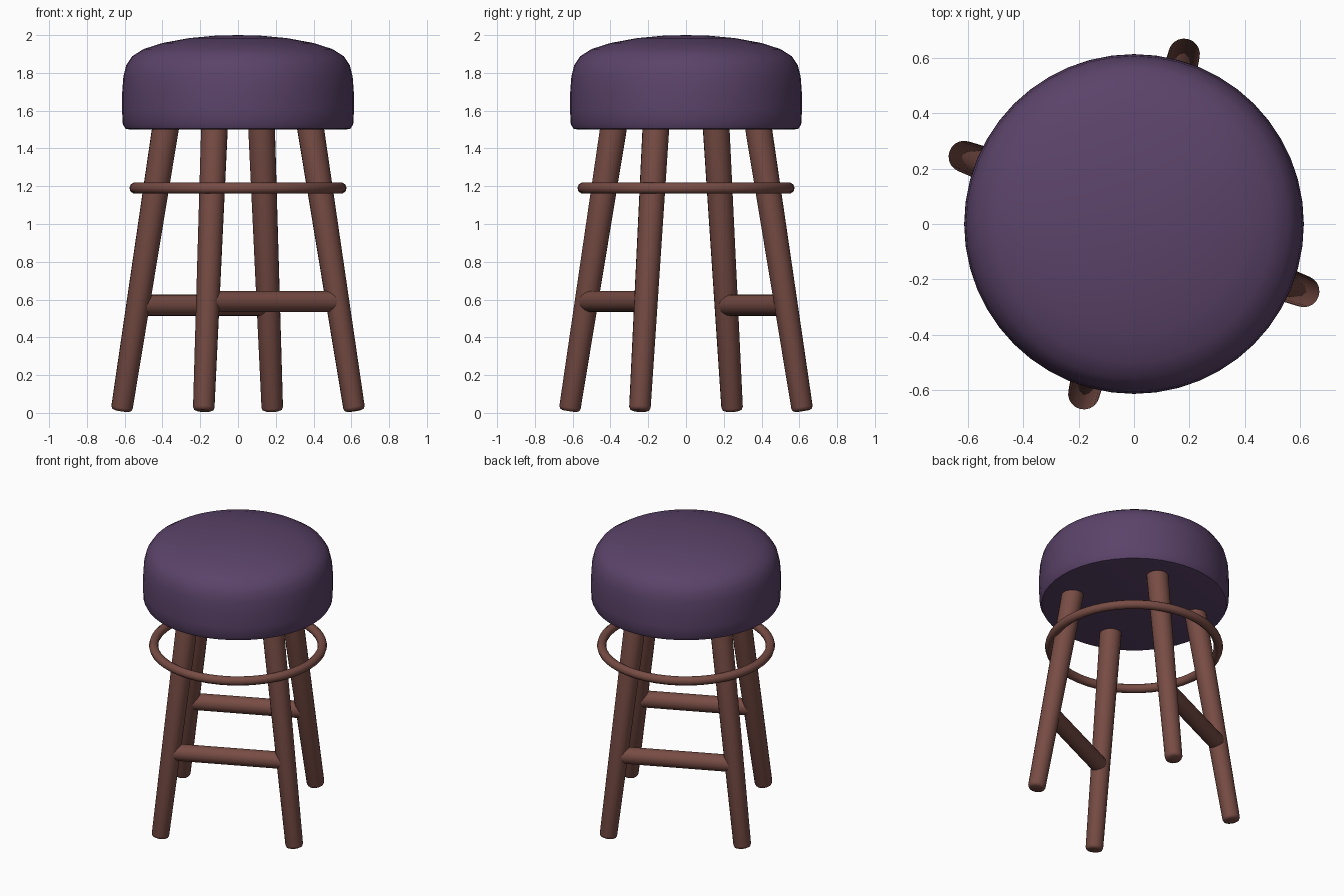
import bpy, bmesh, math
from mathutils import Vector

if "Cube" in bpy.data.objects:
    bpy.data.objects.remove(bpy.data.objects["Cube"])


def material(name, rgb):
    m = bpy.data.materials.new(name)
    m.diffuse_color = (*rgb, 1)
    m.use_nodes = True
    m.node_tree.nodes["Principled BSDF"].inputs["Base Color"].default_value = m.diffuse_color
    return m


PURPLE = material("purple upholstery", (0.105, 0.056, 0.142))
WOOD = material("reddish brown wood", (0.185, 0.072, 0.058))


def spin(name, profile, mat, steps, closed=False, angle=40):
    """Turn a (radius, z) profile around the z axis."""
    bm = bmesh.new()
    vs = [bm.verts.new((r, 0, z)) for r, z in profile]
    edges = [bm.edges.new(p) for p in zip(vs, vs[1:])]
    if closed:
        edges.append(bm.edges.new((vs[-1], vs[0])))
    bmesh.ops.spin(bm, geom=vs + edges, axis=(0, 0, 1), cent=(0, 0, 0),
                   angle=math.tau, steps=steps, use_duplicate=False)
    bmesh.ops.remove_doubles(bm, verts=bm.verts, dist=1e-4)
    bmesh.ops.recalc_face_normals(bm, faces=bm.faces)
    me = bpy.data.meshes.new(name)
    bm.to_mesh(me)
    bm.free()
    ob = bpy.data.objects.new(name, me)
    bpy.context.collection.objects.link(ob)
    me.materials.append(mat)
    bpy.context.view_layer.objects.active = ob
    ob.select_set(True)
    bpy.ops.object.shade_smooth_by_angle(angle=math.radians(angle))
    ob.select_set(False)
    return ob


def rod(name, a, b, ra, rb, bevel=0.0):
    """Tapered round rod from a to b, with softened ends."""
    a, b = Vector(a), Vector(b)
    h = (b - a).length
    prof = [(0, 0), (ra - bevel, 0), (ra - 0.3 * bevel, 0.3 * bevel),
            (ra, bevel), (rb, h), (0, h)]
    ob = spin(name, prof, WOOD, 20, angle=50)
    ob.rotation_mode = 'QUATERNION'
    ob.rotation_quaternion = (b - a).to_track_quat('Z', 'Y')
    ob.location = a
    return ob


# Padded seat with a domed top
spin("seat", [(0, 1.5), (0.57, 1.5), (0.597, 1.505), (0.61, 1.53), (0.614, 1.60),
              (0.613, 1.70), (0.607, 1.78), (0.592, 1.84), (0.56, 1.888),
              (0.50, 1.926), (0.40, 1.958), (0.26, 1.984), (0.12, 1.997),
              (0, 2.0)], PURPLE, 48)

# Splayed legs: foot xy and the xy where each meets the seat
legs = {
    "front_leg": ((-0.182, -0.617), (-0.125, -0.385)),
    "right_leg": ((0.617, -0.245), (0.385, -0.16)),
    "back_leg": ((0.182, 0.617), (0.125, 0.385)),
    "left_leg": ((-0.617, 0.245), (-0.385, 0.16)),
}


def on_leg(name, z):
    foot, top = legs[name]
    return Vector((*foot, 0.01)).lerp(Vector((*top, 1.5)), (z - 0.01) / 1.49)


for name in legs:
    rod(name, on_leg(name, 0.01), on_leg(name, 1.53), 0.057, 0.071, 0.02)

# Two stretchers, each joining a pair of legs
rod("front_stretcher", on_leg("front_leg", 0.59), on_leg("right_leg", 0.59), 0.056, 0.056)
rod("back_stretcher", on_leg("left_leg", 0.57), on_leg("back_leg", 0.57), 0.056, 0.056)

# Ring around the legs
ring = [(0.545 + 0.03 * math.cos(t * math.tau / 10),
         1.19 + 0.03 * math.sin(t * math.tau / 10)) for t in range(10)]
spin("leg_ring", ring, WOOD, 48, closed=True, angle=50)
